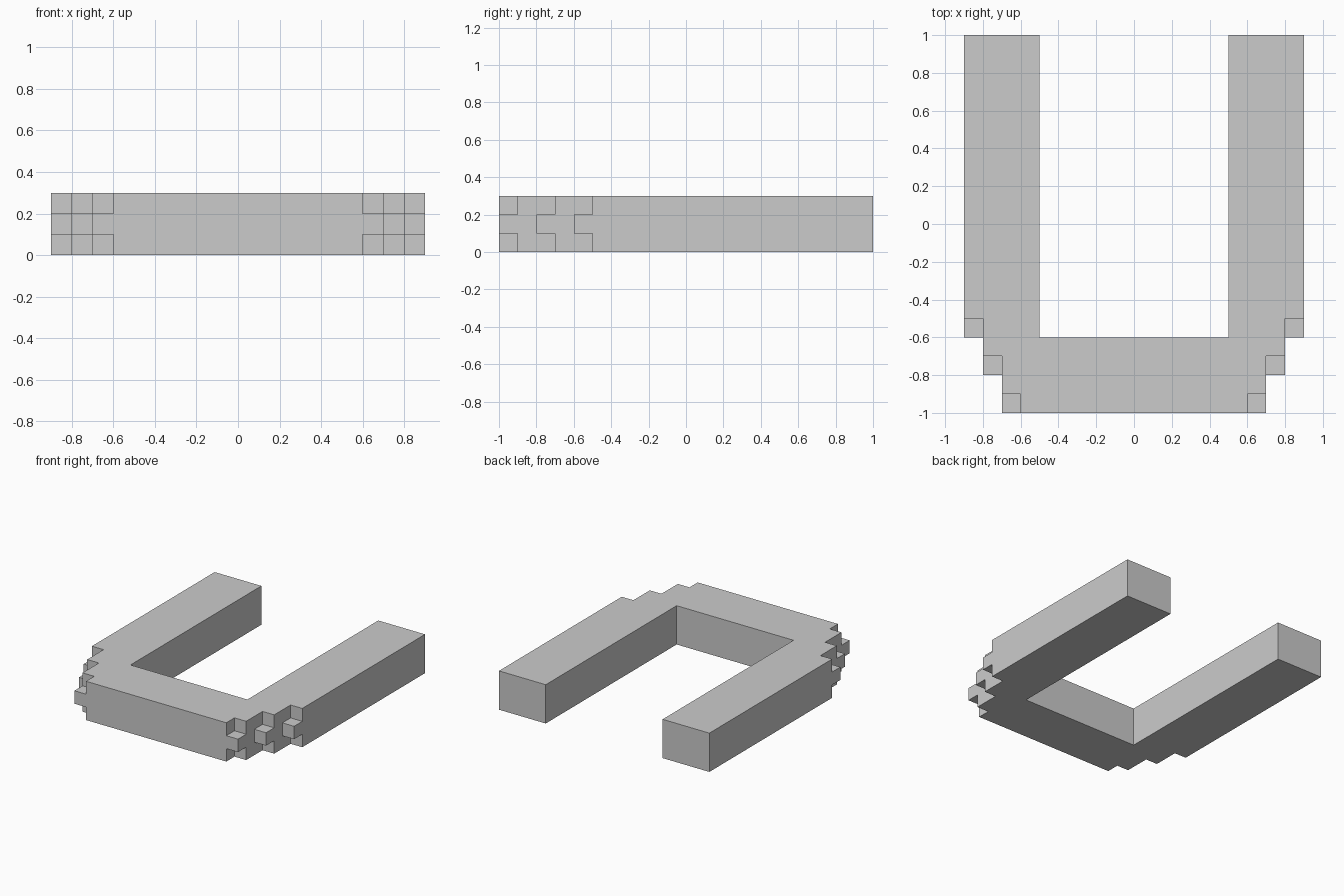
import bpy
import bmesh
from mathutils import Matrix, Vector

if "Cube" in bpy.data.objects:
    bpy.data.objects.remove(bpy.data.objects["Cube"])

H = 0.3      # bar height
U = 0.1      # size of one block step
PAD = 0.05   # cutter overshoot


def new_object(name, bm):
    bmesh.ops.recalc_face_normals(bm, faces=bm.faces)
    mesh = bpy.data.meshes.new(name)
    bm.to_mesh(mesh)
    bm.free()
    obj = bpy.data.objects.new(name, mesh)
    bpy.context.collection.objects.link(obj)
    return obj


def add_box(bm, lo, hi):
    lo, hi = Vector(lo), Vector(hi)
    bmesh.ops.create_cube(bm, size=1, matrix=Matrix.Translation((lo + hi) / 2)
                          @ Matrix.Diagonal((*(hi - lo), 1)))


# U-shaped frame: right half of the stepped outline, mirrored to the left
half = [(0.7, -1.0), (0.7, -0.8), (0.8, -0.8), (0.8, -0.6), (0.9, -0.6),
        (0.9, 1.0), (0.5, 1.0), (0.5, -0.6)]
outline = half + [(-x, y) for x, y in reversed(half)]
bm = bmesh.new()
face = bm.faces.new([bm.verts.new((x, y, 0)) for x, y in outline])
up = bmesh.ops.extrude_face_region(bm, geom=[face])
bmesh.ops.translate(bm, vec=(0, 0, H),
                    verts=[v for v in up["geom"] if isinstance(v, bmesh.types.BMVert)])
frame = new_object("u_frame", bm)

# Notches on the corner steps, top and bottom layers, so the middle layer juts out
bm = bmesh.new()
for x, y in [(0.6, -1.0), (0.7, -0.8), (0.8, -0.6)]:
    for z0, z1 in [(-PAD, U), (H - U, H + PAD)]:
        for side in (1, -1):
            xs = sorted((side * x, side * (x + U + PAD)))
            add_box(bm, (xs[0], y - PAD, z0), (xs[1], y + U, z1))
cutter = new_object("corner_notch_cutter", bm)
cutter.hide_render = True

notch = frame.modifiers.new("corner_notches", 'BOOLEAN')
notch.operation = 'DIFFERENCE'
notch.solver = 'EXACT'
notch.object = cutter
bpy.context.view_layer.objects.active = frame
bpy.ops.object.modifier_apply(modifier=notch.name)
bpy.data.objects.remove(cutter)
